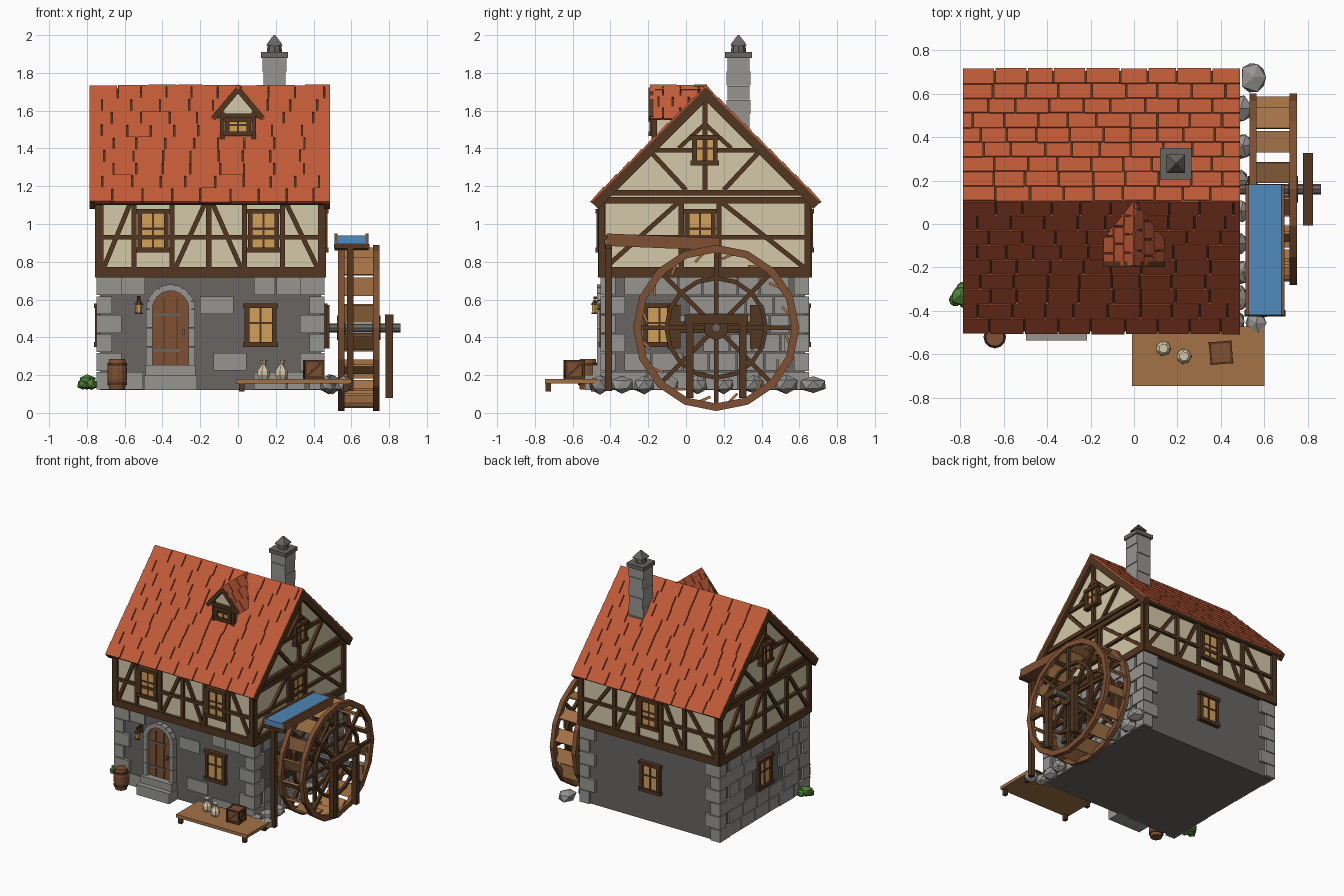
import bpy, bmesh, math, random
from mathutils import Matrix, Vector

if "Cube" in bpy.data.objects:
    bpy.data.objects.remove(bpy.data.objects["Cube"])
random.seed(4)
T, R, rnd = Matrix.Translation, Matrix.Rotation, random.uniform
I = Matrix.Identity(4)

def mat(name, rgb):
    m = bpy.data.materials.new(name)
    m.diffuse_color = [((c / 255 + .055) / 1.055) ** 2.4 for c in rgb] + [1]
    m.use_nodes = True
    m.node_tree.nodes["Principled BSDF"].inputs["Base Color"].default_value = m.diffuse_color
    return m

WALL, STONE = mat("dark grey", (104, 101, 98)), mat("stone grey", (150, 149, 145))
CREAM, ROOF = mat("cream plaster", (212, 200, 168)), mat("terracotta", (194, 91, 56))
DARK, MID, LIGHT = mat("dark wood", (82, 54, 31)), mat("brown wood", (126, 80, 50)), mat("light wood", (164, 115, 70))
AMBER, WATER, GREEN = mat("amber glass", (210, 161, 90)), mat("water blue", (78, 137, 187)), mat("leaf green", (78, 130, 54))
parts = {}

def bm_of(name, m):
    return parts.setdefault(name, (bmesh.new(), m))[0]

def box(name, m, c, s, F=I, rot=I):
    bmesh.ops.create_cube(bm_of(name, m), size=1, matrix=F @ T(c) @ rot @ Matrix.Diagonal((*s, 1)))

def beam(name, m, p, q, w, d, F=I):
    """Bar between two (u, z) points of a wall, centred on depth p[1]."""
    p, q = Vector(p), Vector(q)
    v = q - p
    box(name, m, (p + q) / 2, (v.length, d, w), F, R(-math.atan2(v.z, v.x), 4, 'Y'))

def poly(name, m, pts, y0, y1, F=I):
    bm = bm_of(name, m)
    a, b = [[bm.verts.new(F @ Vector((x, y, z))) for x, z in pts] for y in (y0, y1)]
    n = len(pts)
    fs = [bm.faces.new(a), bm.faces.new(b[::-1])]
    fs += [bm.faces.new((a[i], b[i], b[(i + 1) % n], a[(i + 1) % n])) for i in range(n)]
    bmesh.ops.recalc_face_normals(bm, faces=fs)

def lathe(name, m, prof, F=I, n=10, closed=False):
    """Turn an (r, z) profile about z."""
    bm = bm_of(name, m)
    rings = [[bm.verts.new(F @ Vector((r * math.cos(6.28319 * i / n), r * math.sin(6.28319 * i / n), z)))
              for i in range(n)] for r, z in prof]
    fs = []
    for a, b in zip(rings, rings[1:] + (rings[:1] if closed else [])):
        fs += [bm.faces.new((a[i], a[(i + 1) % n], b[(i + 1) % n], b[i])) for i in range(n)]
    if not closed:
        fs += [bm.faces.new(rings[0][::-1]), bm.faces.new(rings[-1])]
    bmesh.ops.recalc_face_normals(bm, faces=fs)

def blob(name, m, c, s):
    vs = bmesh.ops.create_icosphere(bm_of(name, m), subdivisions=1, radius=1)['verts']
    for v in vs:
        v.co = Vector(c) + Vector([a * b for a, b in zip(v.co * rnd(.85, 1.08), s)])

# House walls: each wall frame looks like the front (u right, -y outward)
HC = T((-.145, .1, 0))
walls = {k: HC @ R(math.radians(a), 4, 'Z') for k, a in (('front', 0), ('right', 90), ('back', 180), ('left', -90))}
box("ground_floor", WALL, (-.145, .1, .42), (1.17, 1.06, .60))
box("upper_floor", CREAM, (-.145, .1, .94), (1.18, 1.09, .44))
poly("gable_walls", CREAM, [(-.545, 1.14), (.545, 1.14), (0, 1.69)], -.59, .59, walls['right'])

def window(u, z, w, h, d, F, bars=True):
    box("window_panes", AMBER, (u, -d, z), (w - .03, .02, h - .03), F)
    for s in (-1, 1):
        box("window_frames", DARK, (u + s * (w / 2 - .0125), -d, z), (.025, .045, h), F)
        box("window_frames", DARK, (u, -d - .003, z + s * (h / 2 - .0125)), (w + .015, .05, .025), F)
    box("window_frames", DARK, (u, -d, z), (.011, .03, h), F)
    box("window_frames", DARK, (u, -d, z + .01), (w, .03, .011), F)

low = {'front': [.265], 'right': [-.24], 'back': [0], 'left': [0]}
high = {'front': [-.305, .28], 'right': [-.025], 'back': [0], 'left': []}
for k, F in walls.items():
    side = k in ('right', 'left')
    half, d0, d1 = (.53, .585, .595) if side else (.585, .53, .55)
    for u in low[k]:
        window(u, .465, .17, .23, d0 + .005, F)
    # Masonry blocks: full courses on the sides, scattered on the front, none behind
    for r in range(6 if k != 'back' else 0):
        u, z = -half + .1, .17 + r * .1
        while u < half - .1:
            w = min(rnd(.11, .2), half - .08 - u)
            hit = any(abs(u + w / 2 - x) < w / 2 + .085 and abs(z - .465) < .14 for x in low[k])
            hit |= k == 'front' and abs(u + w / 2 + .21) < w / 2 + .11
            if not hit and w > .03 and (side or rnd(0, 1) < .28 or r == 5 and rnd(0, 1) < .4):
                box("wall_stones", STONE, (u + w / 2, -d0, z), (w - .008, rnd(.016, .028), .092), F)
            u += w
    # Timber framing of the upper floor
    hu = .545 if side else .585
    d = d1 - .003
    for z, h in ((.745, .055), (.93, .022), (1.125, .035)):
        box("timber_frame", DARK, (0, -d, z), (2 * hu + .03, .04, h), F)
    for s in (-1, 1):
        box("timber_frame", DARK, (s * hu, -d, .93), (.035, .04, .42), F)
    ws = high[k]
    posts = sorted([x + s * .1 for x in ws for s in (-1, 1)] + ([-.01] if k == 'front' else [-.3, .3] if k == 'back' else []))
    posts = posts if ws else [-.27, 0, .27]
    for u in posts:
        box("timber_frame", DARK, (u, -d, .94), (.027, .036, .4), F)
    edges = [-hu] + posts + [hu]
    for i, (a, b) in enumerate(zip(edges, edges[1:])):
        if any(a < x < b for x in ws):
            continue
        lo, hi = (a + .02, b - .02) if (a + b) / 2 < 0 else (b - .02, a + .02)
        beam("timber_frame", DARK, (lo, -d, .77), (hi, -d, 1.11), .025, .03, F)
    for u in ws:
        window(u, .965, .165, .23, d1, F)
    # Gable timbers
    if side:
        g = .595
        box("timber_frame", DARK, (0, -g, 1.165), (1.06, .04, .03), F)
        box("timber_frame", DARK, (0, -g, 1.42), (.026, .036, .52), F)
        box("timber_frame", DARK, (0, -g, 1.39), (.6, .03, .025), F)
        for s in (-1, 1):
            beam("timber_frame", DARK, (s * .29, -g, 1.385), (s * .1, -g, 1.18), .025, .03, F)
            beam("timber_frame", DARK, (0, -g, 1.53), (s * .14, -g, 1.40), .022, .03, F)
            beam("timber_frame", DARK, (s * .54, -g, 1.15), (0, -g, 1.69), .03, .036, F)
        window(0, 1.39, .135, .16, g + .008, F)

# Corner quoins
for r in range(6):
    a, b = (.13, .08) if r % 2 else (.08, .13)
    for sx in (-1, 1):
        for sy in (-1, 1):
            box("corner_quoins", STONE, (-.145 + sx * (.603 - a / 2), .1 + sy * (.552 - b / 2), .17 + r * .1), (a, b, .094))

# Main roof: boards and staggered tiles on both slopes
def tiles(F, x0, x1, rows, pitch, wide):
    for r in range(rows):
        x = x0
        while x < x1 - .005:
            w = min(wide * (.55 if x == x0 and r % 2 else 1) * rnd(.85, 1.15), x1 - x)
            if x1 - x - w < .03:
                w = x1 - x
            box("roof_tiles", ROOF, (x + w / 2, -pitch * (r + .5) - rnd(0, .006), -.006), (w - .007, pitch + .006, .014), F, R(.06, 4, 'X'))
            x += w

for a in (0, math.pi):
    F = T((-.15, .105, 1.733)) @ R(a, 4, 'Z') @ R(math.pi / 4, 4, 'X')
    box("roof_boards", DARK, (0, -.435, -.025), (1.26, .85, .022), F)
    tiles(F, -.64, .64, 9, .0955, .14)
    for s in (-1, 1):
        box("barge_boards", DARK, (s * .622, -.435, -.034), (.03, .86, .05), F)

# Dormer
poly("dormer_walls", CREAM, [(-.085, 1.4), (.085, 1.4), (.085, 1.59), (0, 1.69), (-.085, 1.59)], -.165, .05)
window(0, 1.515, .14, .10, .17, I)
for s in (-1, 1):
    box("dormer_frame", DARK, (s * .083, -.168, 1.51), (.022, .03, .17))
    beam("dormer_frame", DARK, (s * .13, -.185, 1.56), (0, -.185, 1.713), .028, .025)
    F = T((0, -.04, 1.735)) @ R(s * math.pi / 2, 4, 'Z') @ R(math.radians(51), 4, 'X')
    box("dormer_boards", DARK, (s * .012, -.105, -.024), (.27, .2, .016), F)
    tiles(F, -.155, .155, 3, .073, .085)
box("dormer_frame", DARK, (0, -.175, 1.575), (.19, .03, .02))

# Chimney
for i in range(8):
    e = .004 if i % 2 else -.004
    box("chimney", STONE, (.193, .278, 1.32 + i * .075), (.122 + e, .122 - e, .073))
box("chimney_cap", WALL, (.193, .278, 1.895), (.145, .145, .03))
lathe("chimney_pot", WALL, [(.04, 1.9), (.037, 1.955)], T((.193, .278, 0)), 8)
lathe("chimney_pot", WALL, [(.06, 1.945), (.055, 1.955), (.006, 2.0)], T((.193, .278, 0)) @ R(math.pi / 4, 4, 'Z'), 4)

# Arched door with stone surround and steps
DF = T((-.357, -.43, 0))
arc = lambda r: [(r * math.cos(math.pi * i / 10), .55 + r * math.sin(math.pi * i / 10)) for i in range(11)]
poly("door", MID, [(-.1, .24)] + [(.1, .24)] + arc(.1), -.015, .02, DF)
for i in range(9):
    a = math.pi * (i + .5) / 9
    box("door_surround", STONE, (.112 * math.cos(a), -.01, .55 + .112 * math.sin(a)), (.034, .06, .041), DF, R(-a, 4, 'Y'))
for s in (-1, 1):
    for i in range(3):
        box("door_surround", STONE, (s * .112, -.01, .3 + i * .1), (.034, .06, .097), DF)
    box("door_planks", DARK, (s * .035, -.0155, .43), (.006, .006, .36), DF)
for z in (.33, .52):
    box("door_hinges", WALL, (-.02, -.018, z), (.14, .008, .014), DF)
box("door_handle", WALL, (.07, -.022, .43), (.014, .02, .03), DF)
box("door_steps", STONE, (-.357, -.475, .16), (.28, .12, .08))
box("door_steps", STONE, (-.357, -.455, .227), (.265, .08, .055))

# Lantern
box("lantern_bracket", DARK, (-.525, -.455, .61), (.012, .07, .012))
box("lantern_bracket", DARK, (-.525, -.435, .59), (.02, .012, .06))
lathe("lantern_glass", AMBER, [(.016, .53), (.02, .575)], T((-.525, -.482, 0)), 6)
lathe("lantern_cap", DARK, [(.025, .573), (.006, .6)], T((-.525, -.482, 0)), 6)
lathe("lantern_cap", DARK, [(.02, .523), (.02, .532)], T((-.525, -.482, 0)), 6)

# Water wheel, axis along x
WF = T((.64, .16, .45)) @ R(math.pi / 2, 4, 'Y')
for s in (-1, 1):
    x = s * .093
    lathe("wheel_rims", MID, [(.44, x - .017), (.44, x + .017), (.4, x + .017), (.4, x - .017)], WF, 16, True)
    lathe("wheel_inner_rings", DARK, [(.275, x - .011), (.275, x + .011), (.252, x + .011), (.252, x - .011)], WF, 16, True)
    lathe("wheel_hub", DARK, [(.065, x - .022), (.065, x + .022)], WF, 10)
    for i in range(8):
        box("wheel_spokes", DARK, (.21, 0, x), (.4, .024, .022), WF @ R(math.pi * i / 4, 4, 'Z'))
for i in range(16):
    box("wheel_paddles", LIGHT, (.392, 0, 0), (.014, .1, .19), WF @ R(math.pi * (i + .5) / 8, 4, 'Z'), R(.6, 4, 'Z'))
lathe("wheel_axle", WALL, [(.024, -.19), (.024, .22)], WF, 8)

# Wheel supports at the wall and outside
for s in (-1, 1):
    box("outer_support", DARK, (.8, .16 + s * .14, .3), (.04, .04, .44))
    box("wall_bearing", DARK, (.468, .155 + s * .22, .455), (.035, .07, .23))
box("outer_support", DARK, (.8, .16, .495), (.044, .335, .05))
box("wall_bearing", DARK, (.468, .155, .455), (.03, .4, .06))

# Sloped trough with water, and its post
TF = T((.602, -.12, .905)) @ R(-.04, 4, 'X')
box("trough", MID, (0, 0, -.025), (.18, .6, .016), TF)
for s in (-1, 1):
    box("trough", MID, (s * .082, 0, 0), (.016, .6, .065), TF)
box("water", WATER, (0, 0, .001), (.15, .6, .04), TF)
box("trough_post", DARK, (.595, -.41, .5), (.035, .035, .77))
box("trough_post", DARK, (.602, -.41, .882), (.19, .03, .025))

# Loading deck with crate and sacks
box("deck", LIGHT, (.295, -.608, .167), (.61, .275, .024))
for x in (.02, .57):
    for y in (-.73, -.49):
        box("deck_legs", DARK, (x, y, .137), (.028, .028, .05))
CF = T((.4, -.592, .23)) @ R(.08, 4, 'Z')
box("crate", MID, (0, 0, 0), (.092, .092, .092), CF)
for a in range(4):
    G = CF @ R(a * math.pi / 2, 4, 'Z')
    for s in (-1, 1):
        box("crate_trim", DARK, (0, -.047, s * .043), (.104, .01, .014), G)
    box("crate_trim", DARK, (.046, -.046, 0), (.014, .014, .1), G)
    beam("crate_trim", DARK, (-.043, -.047, -.04), (.043, -.047, .04), .012, .008, G)
for x, y in ((.135, -.572), (.23, -.608)):
    lathe("sacks", CREAM, [(.024, .178), (.036, .2), (.034, .225), (.014, .25), (.012, .258), (.022, .28)], T((x, y, 0)), 7)

# Barrel and bush
BF = T((-.64, -.52, 0))
lathe("barrel", MID, [(.042, .125), (.052, .18), (.052, .235), (.042, .285)], BF, 12)
for z in (.155, .255):
    lathe("barrel_hoops", DARK, [(.051, z - .008), (.052, z + .008)], BF, 12)
for x, y, z, r in ((-.8, -.33, .165, .05), (-.82, -.35, .15, .036), (-.775, -.36, .15, .035), (-.785, -.3, .155, .037)):
    blob("bush", GREEN, (x, y, z), (r, r, r * .9))

# Rocks along the wheel side
for x, y, r in ((.55, .675, .068), (.49, .53, .06), (.5, .36, .06), (.48, .2, .055), (.49, .06, .05),
                (.48, -.09, .05), (.5, -.22, .055), (.48, -.34, .055), (.56, -.455, .055), (.47, -.45, .045)):
    blob("rocks", STONE, (x, y, .15), (r, r * 1.15, .052))

for name, (bm, m) in parts.items():
    me = bpy.data.meshes.new(name)
    bm.to_mesh(me)
    bm.free()
    me.materials.append(m)
    bpy.context.scene.collection.objects.link(bpy.data.objects.new(name, me))
